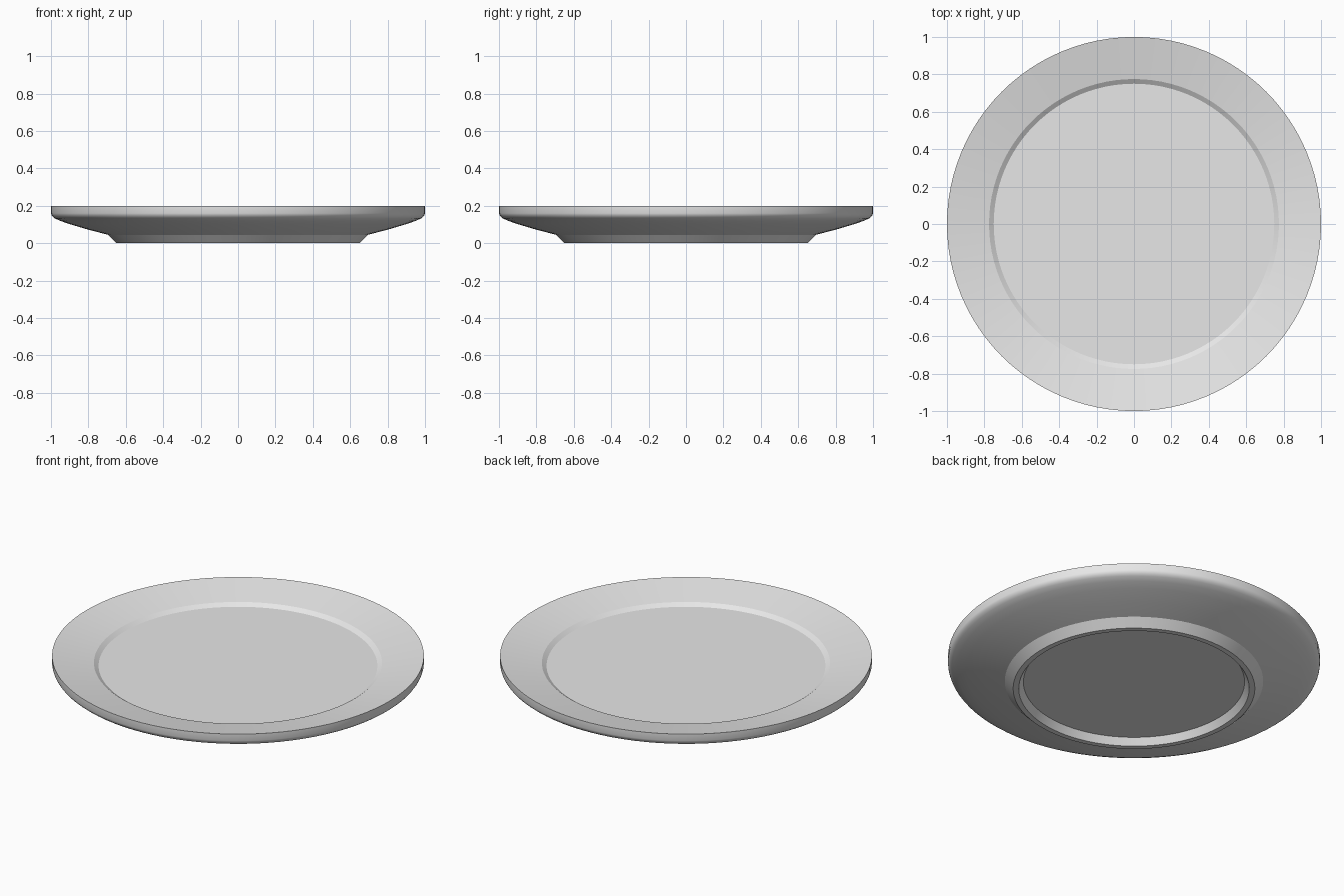
import bpy
import bmesh
import math

cube = bpy.data.objects.get("Cube")
if cube:
    bpy.data.objects.remove(cube, do_unlink=True)

SEGMENTS = 96

# Half cross-section (radius, height), from the middle of the top to the underside
well = [(0, 0.14), (0.75, 0.14), (0.775, 0.157)]
rim = [(1, 0.2), (1, 0.16), (0.997, 0.151), (0.991, 0.142), (0.98, 0.133)]
underside = [(0.95, 0.119), (0.9, 0.102), (0.8, 0.072), (0.695, 0.045)]
foot_ring = [(0.65, 0), (0.62, 0), (0.595, 0.04), (0, 0.04)]
profile = well + rim + underside + foot_ring

# Glaze colour
glaze = bpy.data.materials.new("light_grey_glaze")
glaze.use_nodes = True
colour = (0.8, 0.8, 0.8, 1)
glaze.diffuse_color = colour
glaze.node_tree.nodes["Principled BSDF"].inputs["Base Color"].default_value = colour

# Turn the profile around the vertical axis
bm = bmesh.new()
verts = [bm.verts.new((r, 0, z)) for r, z in profile]
edges = [bm.edges.new(pair) for pair in zip(verts, verts[1:])]
bmesh.ops.spin(bm, geom=verts + edges, cent=(0, 0, 0), axis=(0, 0, 1),
               angle=math.tau, steps=SEGMENTS)
bmesh.ops.remove_doubles(bm, verts=bm.verts, dist=0.0005)
bmesh.ops.recalc_face_normals(bm, faces=bm.faces)

mesh = bpy.data.meshes.new("plate")
bm.to_mesh(mesh)
bm.free()
mesh.materials.append(glaze)

plate = bpy.data.objects.new("plate", mesh)
bpy.context.collection.objects.link(plate)

# Smooth around the plate, crisp at the well, rim and foot edges
bpy.ops.object.select_all(action="DESELECT")
plate.select_set(True)
bpy.context.view_layer.objects.active = plate
bpy.ops.object.shade_smooth_by_angle(angle=math.radians(20))
